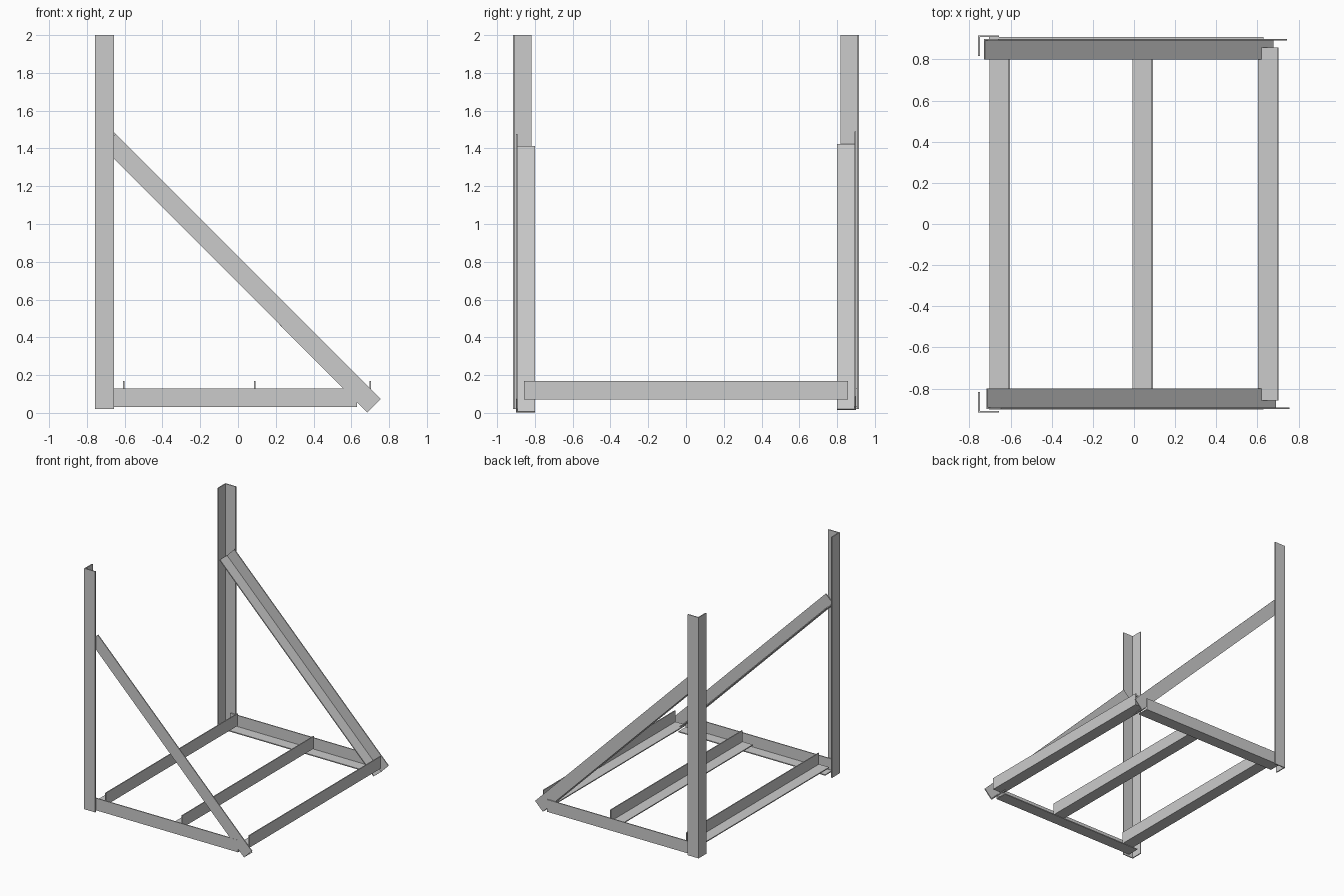
import bpy, bmesh
from mathutils import Vector

if "Cube" in bpy.data.objects:
    bpy.data.objects.remove(bpy.data.objects["Cube"])

W, T = 0.1, 0.008   # flange width and plate thickness


def angle_iron(name, start, end, a, b):
    """L-section bar from start to end; flanges run along a and b from the outer corner."""
    start, end = Vector(start), Vector(end)
    a, b = Vector(a).normalized(), Vector(b).normalized()
    profile = [(0, 0), (W, 0), (W, T), (T, T), (T, W), (0, W)]
    bm = bmesh.new()
    face = bm.faces.new([bm.verts.new(start + a * u + b * v) for u, v in profile])
    ext = bmesh.ops.extrude_face_region(bm, geom=[face])
    moved = [g for g in ext["geom"] if isinstance(g, bmesh.types.BMVert)]
    bmesh.ops.translate(bm, verts=moved, vec=end - start)
    bmesh.ops.recalc_face_normals(bm, faces=bm.faces)
    mesh = bpy.data.meshes.new(name)
    bm.to_mesh(mesh)
    bm.free()
    obj = bpy.data.objects.new(name, mesh)
    bpy.context.collection.objects.link(obj)
    return obj


# Side frames: side sign, rail plane, brace plane, small brace shift along its slope
for label, s, rail_y, slide in (("front", -1, 0.901, 0.0), ("back", 1, 0.908, 0.013)):
    inward = (0, -s, 0)
    # upright post
    y = 0.917 * s
    angle_iron(label + "_post", (-0.757, y, 0.02), (-0.757, y, 2.0), (1, 0, 0), inward)
    # floor rail with its ledge at the bottom
    y = rail_y * s
    angle_iron(label + "_rail", (-0.705, y, 0.03), (0.63, y, 0.03), (0, 0, 1), inward)
    # diagonal brace with its flange on the lower edge
    y = 0.9 * s
    angle_iron(label + "_brace", (0.685 - slide, y, 0.002 + slide),
               (-0.717 - slide, y, 1.406 + slide), (1, 0, 1), inward)

# Cross bars: upright flange on the right, flat flange at the bottom
for label, x in (("left", -0.602), ("middle", 0.092), ("right", 0.703)):
    angle_iron(label + "_cross_bar", (x, -0.857, 0.07), (x, 0.857, 0.07), (-1, 0, 0), (0, 0, 1))
